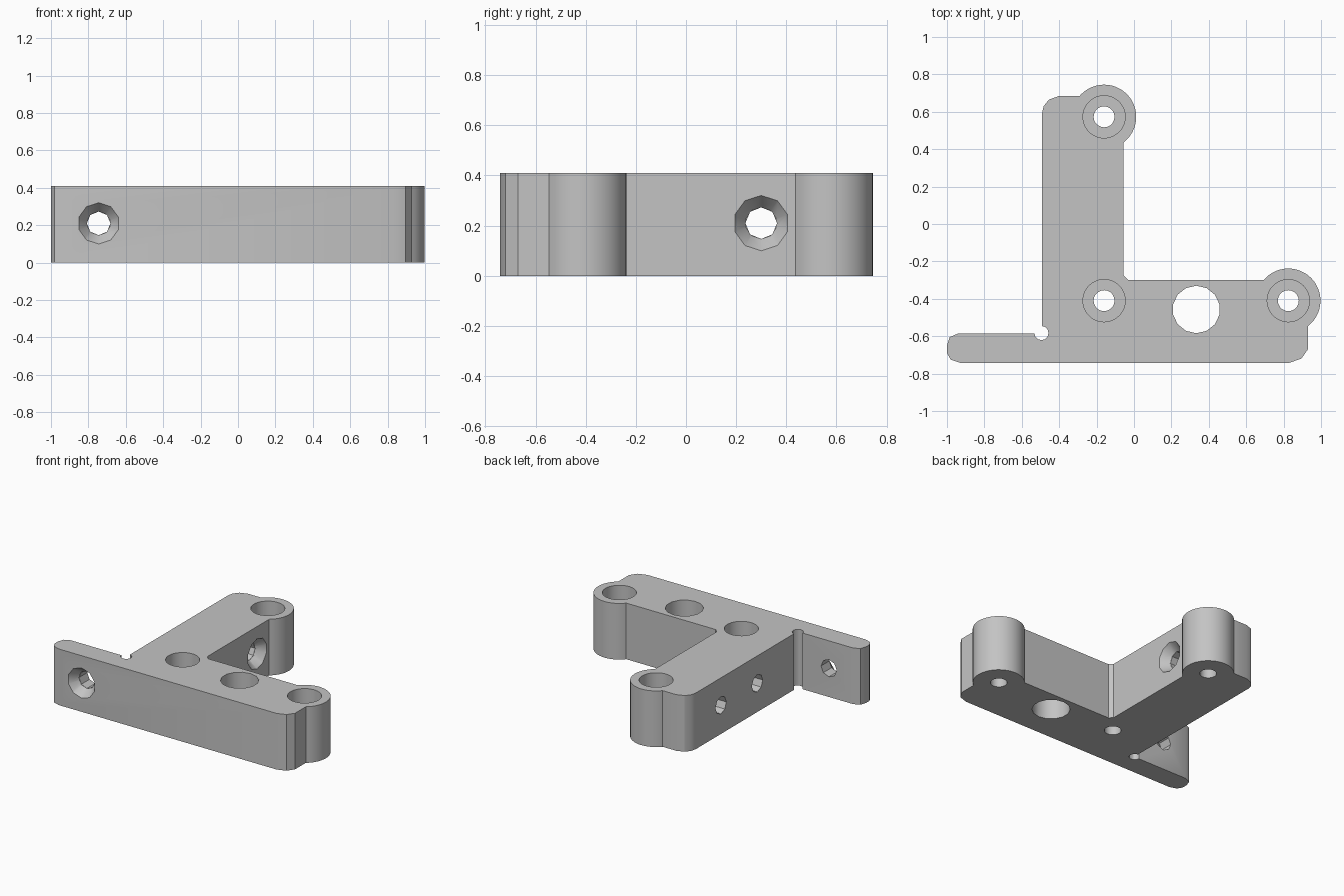
import bpy, bmesh, math
from mathutils import Matrix, Vector

if "Cube" in bpy.data.objects:
    bpy.data.objects.remove(bpy.data.objects["Cube"])

H = 0.41
MID = 0.21

grey = bpy.data.materials.new("plain_grey")
grey.use_nodes = True
colour = (0.55, 0.55, 0.55, 1)
grey.diffuse_color = colour
grey.node_tree.nodes["Principled BSDF"].inputs["Base Color"].default_value = colour


def add_object(name, bm):
    bmesh.ops.recalc_face_normals(bm, faces=bm.faces[:])
    mesh = bpy.data.meshes.new(name)
    bm.to_mesh(mesh)
    bm.free()
    obj = bpy.data.objects.new(name, mesh)
    bpy.context.collection.objects.link(obj)
    mesh.materials.append(grey)
    return obj


def rod(name, start, end, r1, r2=None, sides=48):
    """Cylinder or cone running from start to end."""
    start, end = Vector(start), Vector(end)
    axis = end - start
    turn = axis.to_track_quat('Z', 'Y').to_matrix().to_4x4()
    bm = bmesh.new()
    bmesh.ops.create_cone(bm, cap_ends=True, segments=sides, radius1=r1,
                          radius2=r1 if r2 is None else r2, depth=axis.length,
                          matrix=Matrix.Translation((start + end) / 2) @ turn)
    return add_object(name, bm)


def combine(target, tool, operation):
    bpy.context.view_layer.objects.active = target
    tool.hide_render = True
    mod = target.modifiers.new(tool.name, 'BOOLEAN')
    mod.operation = operation
    mod.solver = 'EXACT'
    mod.object = tool
    bpy.ops.object.modifier_apply(modifier=mod.name)
    bpy.data.objects.remove(tool)


# Angled plate: long front bar, upright leg and thin tab
outline = [(-0.93, -0.742), (0.83, -0.742), (0.895, -0.72), (0.93, -0.67),
           (0.93, -0.3), (-0.03, -0.3), (-0.055, -0.275),
           (-0.055, 0.685), (-0.4, 0.685), (-0.455, 0.665), (-0.483, 0.63),
           (-0.492, 0.59), (-0.492, -0.585), (-0.94, -0.585), (-0.985, -0.605),
           (-1, -0.65), (-1, -0.69), (-0.98, -0.725)]
bm = bmesh.new()
base = bm.faces.new([bm.verts.new((x, y, 0)) for x, y in outline])
grown = bmesh.ops.extrude_face_region(bm, geom=[base])["geom"]
bmesh.ops.translate(bm, vec=(0, 0, H),
                    verts=[v for v in grown if isinstance(v, bmesh.types.BMVert)])
bracket = add_object("corner_bracket", bm)

# Round bosses at the two arm ends
bosses = [(-0.16, 0.573), (0.825, -0.41)]
for x, y in bosses:
    combine(bracket, rod("end_boss", (x, y, 0), (x, y, H), 0.172), 'UNION')

# Stepped vertical screw holes
for x, y in bosses + [(-0.16, -0.41)]:
    combine(bracket, rod("screw_hole", (x, y, -1), (x, y, 1), 0.056, sides=20), 'DIFFERENCE')
    combine(bracket, rod("screw_recess", (x, y, 0.14), (x, y, 1), 0.113), 'DIFFERENCE')

# Large vertical hole and corner relief notch
combine(bracket, rod("large_hole", (0.333, -0.457, -1), (0.333, -0.457, 1), 0.127, sides=14), 'DIFFERENCE')
combine(bracket, rod("relief_notch", (-0.495, -0.583, -1), (-0.495, -0.583, 1), 0.038, sides=12), 'DIFFERENCE')

# Cross holes, with countersinks on the tab front and the leg inner face
combine(bracket, rod("tab_hole", (-0.745, -1, MID), (-0.745, -0.4, MID), 0.063, sides=8), 'DIFFERENCE')
combine(bracket, rod("tab_countersink", (-0.745, -0.752, MID), (-0.745, -0.68, MID),
                     0.118, 0.063, 10), 'DIFFERENCE')
combine(bracket, rod("leg_hole", (-0.7, 0.3, MID), (0.2, 0.3, MID), 0.063, sides=8), 'DIFFERENCE')
combine(bracket, rod("leg_countersink", (-0.045, 0.3, MID), (-0.117, 0.3, MID),
                     0.118, 0.063, 10), 'DIFFERENCE')
combine(bracket, rod("blind_hole", (-0.7, -0.12, MID), (-0.2, -0.12, MID), 0.063, sides=8), 'DIFFERENCE')

# Smooth round walls, sharp edges elsewhere
bpy.ops.object.select_all(action='DESELECT')
bracket.select_set(True)
bpy.context.view_layer.objects.active = bracket
bpy.ops.object.shade_smooth_by_angle(angle=math.radians(30))
